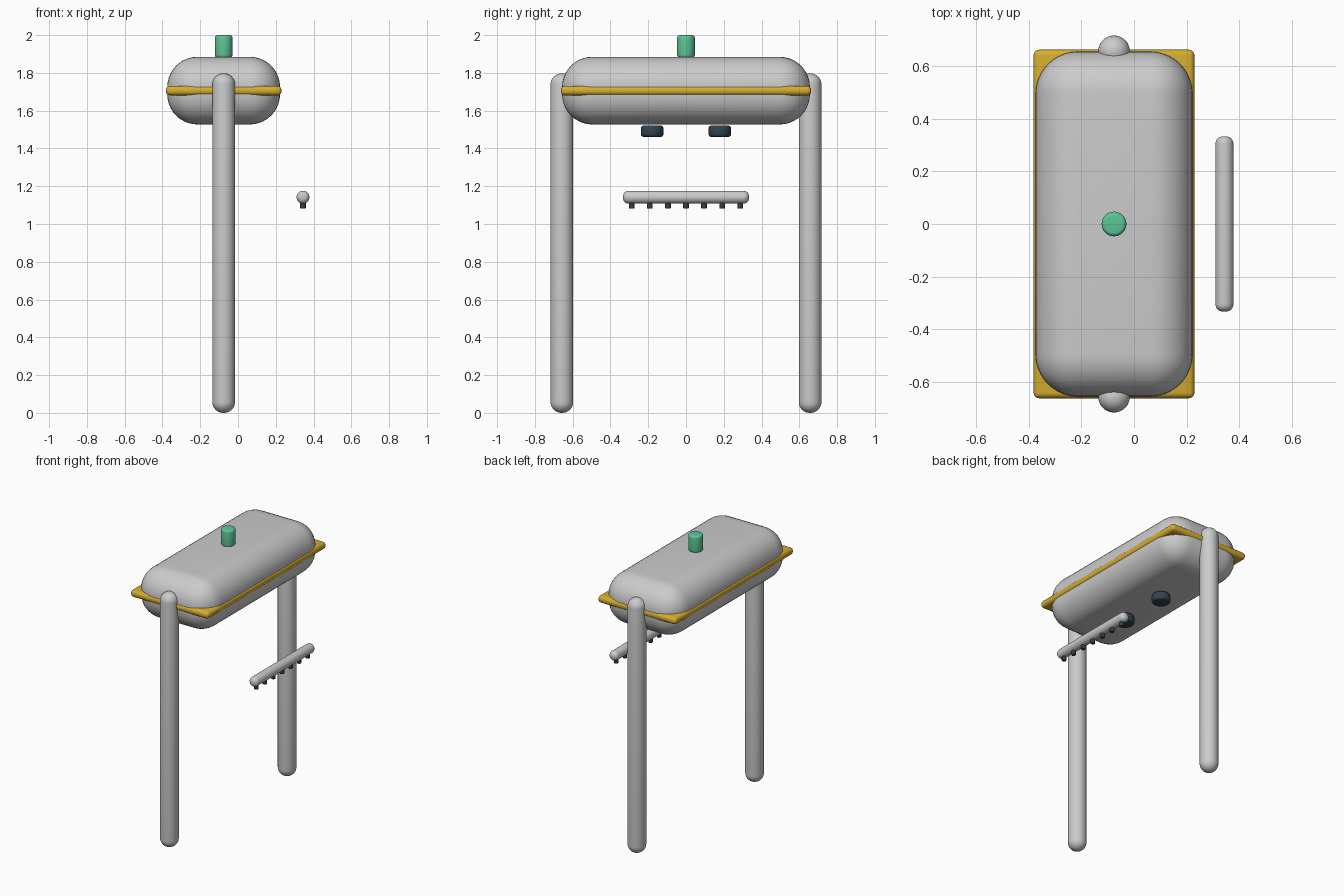
import bpy, bmesh, math
from mathutils import Matrix

if "Cube" in bpy.data.objects:
    bpy.data.objects.remove(bpy.data.objects["Cube"])

CX = -0.076   # centre line of the body and posts
BAR_X = 0.344  # centre line of the spray bar


def material(name, rgb):
    m = bpy.data.materials.new(name)
    m.diffuse_color = (*rgb, 1.0)
    m.use_nodes = True
    m.node_tree.nodes["Principled BSDF"].inputs["Base Color"].default_value = m.diffuse_color
    return m


GREY = material("light_grey", (0.60, 0.60, 0.61))
YELLOW = material("yellow", (0.68, 0.42, 0.03))
GREEN = material("green", (0.11, 0.56, 0.30))
DARK = material("dark_slate", (0.03, 0.055, 0.075))


def finish(name, bm, mat):
    mesh = bpy.data.meshes.new(name)
    bm.to_mesh(mesh)
    bm.free()
    obj = bpy.data.objects.new(name, mesh)
    bpy.context.collection.objects.link(obj)
    mesh.materials.append(mat)
    bpy.ops.object.select_all(action='DESELECT')
    obj.select_set(True)
    bpy.context.view_layer.objects.active = obj
    bpy.ops.object.shade_smooth_by_angle(angle=math.radians(35))
    return obj


def rounded_box(name, size, loc, radius, segments, mat):
    bm = bmesh.new()
    bmesh.ops.create_cube(bm, size=1)
    bmesh.ops.scale(bm, vec=size, verts=bm.verts)
    bmesh.ops.bevel(bm, geom=bm.edges[:], offset=radius, segments=segments,
                    profile=0.5, affect='EDGES')
    bmesh.ops.translate(bm, vec=loc, verts=bm.verts)
    return finish(name, bm, mat)


def rounded_rod(name, radius, length, loc, edge, mat, along_y=False, steps=8, sides=32):
    """Lathe a rod whose end rims are rounded by the given edge radius."""
    bm = bmesh.new()
    h = length / 2
    arc = [(radius - edge + edge * math.sin(a), h - edge + edge * math.cos(a))
           for a in (math.pi / 2 * i / steps for i in range(steps + 1))]
    profile = [(0, h)] + arc + [(r, -z) for r, z in reversed(arc)] + [(0, -h)]
    verts = [bm.verts.new((r, 0, z)) for r, z in profile]
    edges = [bm.edges.new(pair) for pair in zip(verts, verts[1:])]
    bmesh.ops.spin(bm, geom=verts + edges, cent=(0, 0, 0), axis=(0, 0, 1),
                   angle=math.tau, steps=sides)
    bmesh.ops.remove_doubles(bm, verts=bm.verts, dist=1e-5)
    bmesh.ops.recalc_face_normals(bm, faces=bm.faces)
    if along_y:
        bmesh.ops.rotate(bm, matrix=Matrix.Rotation(math.pi / 2, 3, 'X'), verts=bm.verts)
    bmesh.ops.translate(bm, vec=loc, verts=bm.verts)
    return finish(name, bm, mat)


# Rounded tank body with a seam trim slab around its middle
rounded_box("body", (0.597, 1.312, 0.358), (CX, 0, 1.706), 0.16, 10, GREY)
rounded_box("seam_trim", (0.612, 1.326, 0.05), (CX, 0, 1.706), 0.022, 5, YELLOW)

# Support posts, front and back
for label, side in (("front", -1), ("back", 1)):
    rounded_rod(label + "_post", 0.06, 1.797, (CX, side * 0.657, 0.8985), 0.058, GREY)

# Button on top
rounded_rod("top_button", 0.047, 0.12, (CX, 0, 1.94), 0.015, GREEN, steps=4)

# Two knobs hanging beneath the body
for i, y in enumerate((-0.179, 0.179)):
    rounded_rod(f"under_knob_{i + 1}", 0.06, 0.06, (CX, y, 1.491), 0.016, DARK, steps=4)

# Floating side bar with a row of nozzles
rounded_rod("side_bar", 0.034, 0.666, (BAR_X, 0, 1.142), 0.028, GREY, along_y=True)
for i in range(7):
    rounded_rod(f"nozzle_{i + 1}", 0.015, 0.05, (BAR_X, (i - 3) * 0.0957, 1.107),
                0.004, DARK, steps=2, sides=16)
